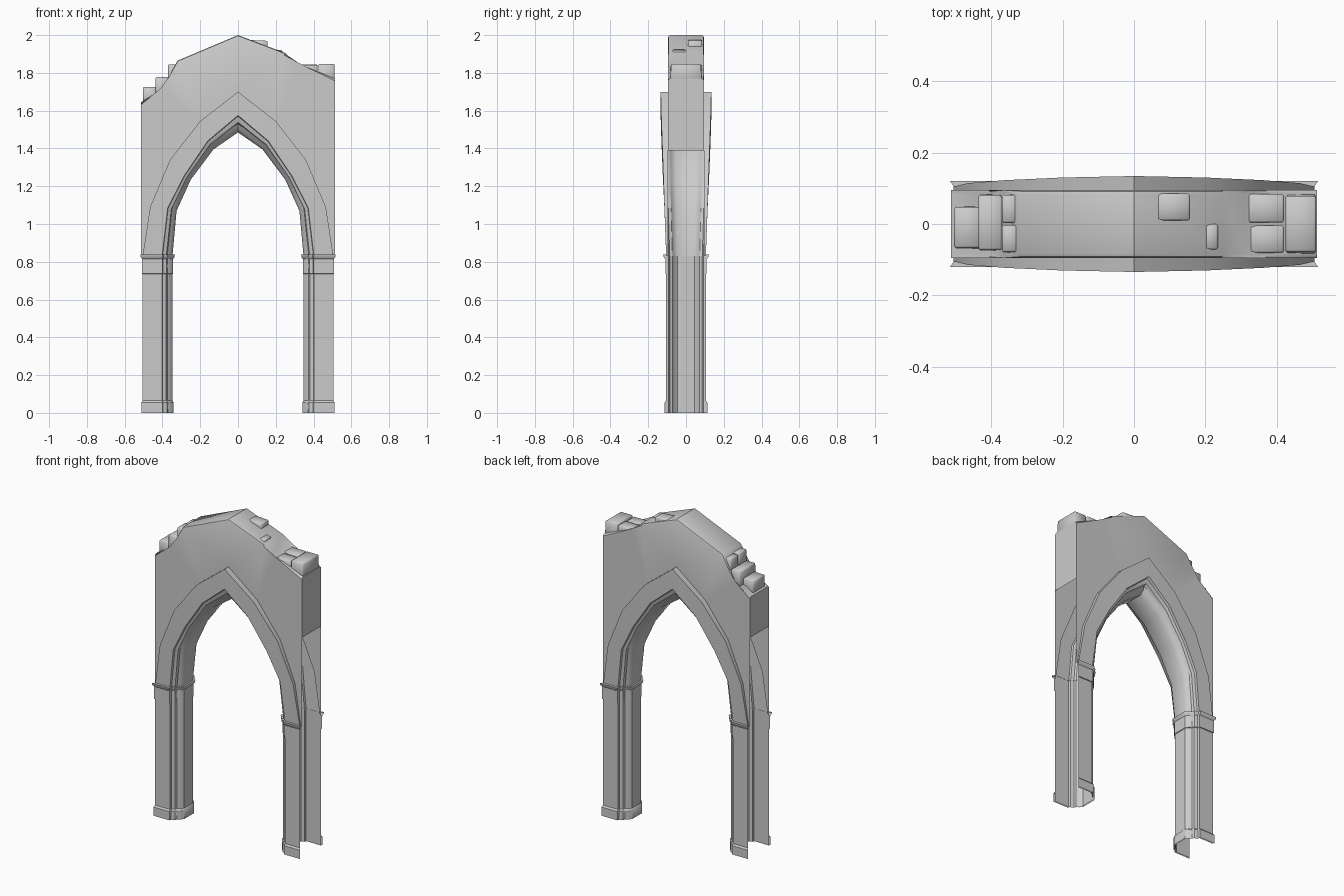
import bpy, bmesh
from mathutils import Matrix, Vector

if "Cube" in bpy.data.objects:
    bpy.data.objects.remove(bpy.data.objects["Cube"])

WALL_Y = 0.095
# Arch lines on the right half, springing to apex: outer edge, front inner edge, soffit
OUTER = [(.505, .83), (.465, 1.09), (.36, 1.34), (.2, 1.545), (0, 1.7)]
MID = [(.402, .83), (.372, 1.085), (.285, 1.255), (.16, 1.44), (0, 1.575)]
INNER = [(.347, .83), (.325, 1.07), (.25, 1.235), (.13, 1.395), (0, 1.485)]
DEPTH = [1.0, 1.09, 1.17, 1.24, 1.28]          # arch swells towards the apex
# Moulding profile: t = 0 outer, 1 front inner edge, 2 soffit; second value is y
HALF = [(0, -.105), (1, -.105), (1.05, -.092), (1.4, -.086), (1.5, -.072),
        (1.75, -.064), (2, -.045)]
PROFILE = HALF + [(t, -y) for t, y in reversed(HALF)]


def finish(name, bm, angle=35):
    bmesh.ops.recalc_face_normals(bm, faces=bm.faces)
    me = bpy.data.meshes.new(name)
    bm.to_mesh(me)
    bm.free()
    ob = bpy.data.objects.new(name, me)
    bpy.context.collection.objects.link(ob)
    bpy.ops.object.select_all(action='DESELECT')
    ob.select_set(True)
    bpy.context.view_layer.objects.active = ob
    bpy.ops.object.shade_smooth_by_angle(angle=angle * 3.14159 / 180)
    return ob


def loft(name, rows):
    bm = bmesh.new()
    vs = [[bm.verts.new(p) for p in r] for r in rows]
    for a, b in zip(vs, vs[1:]):
        for i in range(len(a) - 1):
            bm.faces.new((a[i], a[i + 1], b[i + 1], b[i]))
    return finish(name, bm)


def point(i, t):
    a, b = (OUTER[i], MID[i]) if t <= 1 else (MID[i], INNER[i])
    return Vector(a).lerp(Vector(b), t if t <= 1 else t - 1)


# Moulded pointed arch, with a lip returning to the wall face
def arch_row(i, side):
    row = [(t, y * DEPTH[i]) for t, y in PROFILE]
    row = [(0, -WALL_Y)] + row + [(0, WALL_Y)]
    return [(side * point(i, t).x, y, point(i, t).y) for t, y in row]


loft("arch_moulding", [arch_row(i, 1) for i in range(5)] +
     [arch_row(i, -1) for i in range(3, -1, -1)])


# Pillars, open on the outer side, with bases and capitals
def pillar_row(side, z, s):
    return [(side * (.43 + (point(0, t).x - .43) * s), y * s, z) for t, y in PROFILE]


for side, label in ((-1, "left"), (1, "right")):
    for part, rings in (
            ("pillar", [(0, 1), (.83, 1)]),
            ("base", [(0, 1.08), (.055, 1.08), (.065, 1)]),
            ("capital", [(.735, 1), (.737, 1.045), (.815, 1.045),
                         (.825, 1.13), (.838, 1.15), (.838, .99)])):
        loft(f"{label}_{part}", [pillar_row(side, z, s) for z, s in rings])

# Ruined wall: two face sheets joined over the broken top and upper ends
TOP = [(.513, 1.39), (.513, 1.77), (.37, 1.828), (.31, 1.845), (.25, 1.905), (0, 2),
       (-.32, 1.865), (-.365, 1.78), (-.4, 1.71), (-.513, 1.645), (-.513, 1.39)]
LOWER = [(-.513, .83)] + [(-x, z) for x, z in OUTER] + OUTER[-2::-1] + [(.513, .83)]
bm = bmesh.new()
sheets = []
for y in (-WALL_Y, WALL_Y):
    vs = [bm.verts.new((x, y, z)) for x, z in TOP + LOWER]
    bm.faces.new(vs)
    sheets.append(vs)
for i in range(len(TOP) - 1):
    bm.faces.new((sheets[0][i], sheets[0][i + 1], sheets[1][i + 1], sheets[1][i]))
rim = [bm.edges.get((s[i], s[i + 1])) for s in sheets for i in range(1, len(TOP) - 2)]
bmesh.ops.bevel(bm, geom=rim, offset=.012, segments=2, profile=.5, affect='EDGES')
bmesh.ops.triangulate(bm, faces=[f for f in bm.faces if len(f.verts) > 4])
finish("ruined_wall", bm)

# Broken stones on top: x range, y range, z range, tilt, taper
STONES = [
    (-.503, -.43, -.07, .05, 1.63, 1.725, -.03, .95),
    (-.436, -.37, -.075, .083, 1.67, 1.778, 0, .97),
    (-.37, -.325, -.08, -.002, 1.74, 1.845, 0, .97),
    (-.37, -.325, .002, .083, 1.74, 1.84, 0, .97),
    (.062, .155, .01, .086, 1.90, 1.972, .05, 1),
    (.193, .233, -.072, 0, 1.86, 1.922, .08, 1),
    (.32, .42, .003, .085, 1.77, 1.845, 0, .97),
    (.32, .42, -.082, -.003, 1.77, 1.84, 0, .97),
    (.425, .51, -.085, .085, 1.74, 1.848, 0, .92),
]
for n, (x0, x1, y0, y1, z0, z1, tilt, taper) in enumerate(STONES):
    bm = bmesh.new()
    bmesh.ops.create_cube(bm, size=1)
    for v in bm.verts:
        if v.co.z > 0:
            v.co.y *= taper
    centre = Vector(((x0 + x1) / 2, (y0 + y1) / 2, (z0 + z1) / 2))
    scale = Matrix.Diagonal((x1 - x0, y1 - y0, z1 - z0, 1))
    bm.transform(Matrix.Translation(centre) @ Matrix.Rotation(tilt, 4, 'Y') @ scale)
    bmesh.ops.bevel(bm, geom=bm.edges[:], offset=.005, segments=1, affect='EDGES')
    finish(f"broken_stone_{n + 1}", bm, 50)
